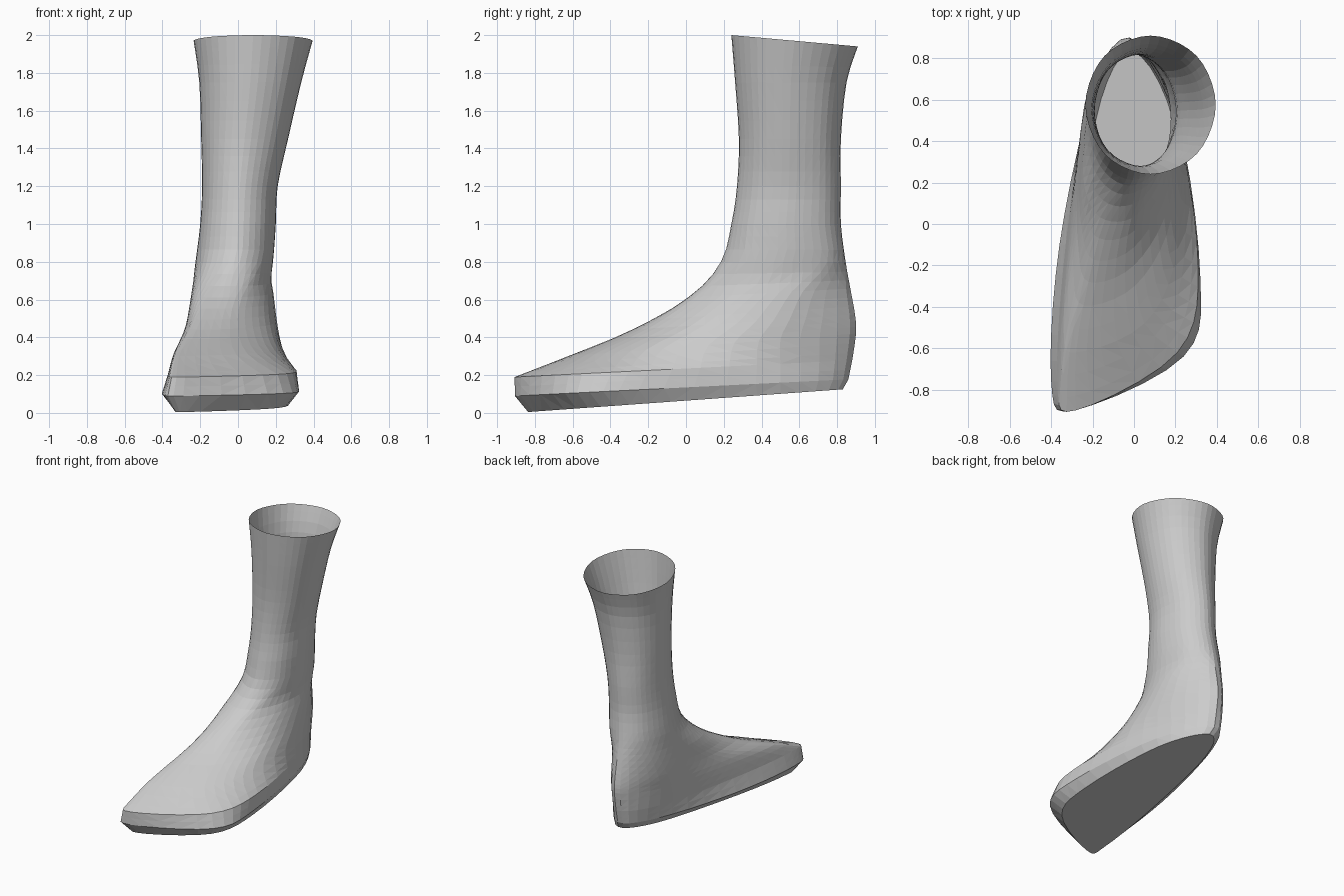
import bpy, bmesh, math
from mathutils import Vector

cube = bpy.data.objects.get("Cube")
if cube:
    bpy.data.objects.remove(cube, do_unlink=True)

grey = bpy.data.materials.new("warm_grey")
grey.use_nodes = True
colour = (0.6, 0.6, 0.6, 1)
grey.diffuse_color = colour
grey.node_tree.nodes["Principled BSDF"].inputs["Base Color"].default_value = colour

COLUMNS = 5   # facets between neighbouring outline points
ROWS = 3      # facet rows between neighbouring outlines


def smooth(a, b, c, d, t):
    """Catmull-Rom point between b and c."""
    return 0.5 * (2 * b + (c - a) * t + (2 * a - 5 * b + 4 * c - d) * t ** 2
                  + (3 * b - a - 3 * c + d) * t ** 3)


def outline(points):
    """Closed smooth loop through the control points."""
    n = len(points)
    return [smooth(*(points[(i + k) % n] for k in (-1, 0, 1, 2)), s / COLUMNS)
            for i in range(n) for s in range(COLUMNS)]


def foot_ring(toe_z, heel_z, points):
    """Outline tilted from toe height to heel height; starts at the toe tip."""
    return outline([Vector((x, y, toe_z + (heel_z - toe_z) * (y + 0.9) / 1.8))
                    for x, y in points])


def leg_ring(z, cx, cy, rx, ry, dip=0.0):
    """Oval around the leg, optionally lower at the back."""
    ring = []
    for k in range(8):
        a = math.tau * k / 8 - math.pi / 2
        ring.append(Vector((cx + rx * math.cos(a), cy + ry * math.sin(a),
                            z - dip * (1 + math.sin(a)) / 2)))
    return outline(ring)


# Foot outlines, from the sole up: toe tip, outer side, heel, inner side
sole = foot_ring(0.0, 0.13, [(-.27, -.83), (.18, -.58), (.27, -.2), (.19, .5),
                             (0, .83), (-.16, .6), (-.28, -.1), (-.33, -.7)])
welt = foot_ring(0.09, 0.18, [(-.29, -.9), (.24, -.64), (.32, -.25), (.21, .5),
                              (-.02, .86), (-.2, .62), (-.36, -.1), (-.4, -.76)])
upper = foot_ring(0.19, 0.28, [(-.28, -.9), (.21, -.62), (.31, -.2), (.2, .5),
                               (-.02, .88), (-.21, .62), (-.33, -.1), (-.37, -.76)])
toes = foot_ring(0.28, 0.42, [(-.28, -.62), (.05, -.48), (.21, -.12), (.2, .5),
                              (-.02, .9), (-.22, .62), (-.3, .05), (-.34, -.5)])
instep = foot_ring(0.4, 0.52, [(-.22, -.28), (0, -.2), (.17, .1), (.19, .55),
                               (-.02, .895), (-.22, .65), (-.27, .2), (-.27, -.1)])
ankle = foot_ring(0.56, 0.66, [(-.14, .02), (.02, .05), (.16, .3), (.17, .62),
                               (-.02, .87), (-.2, .7), (-.245, .38), (-.23, .14)])
# Leg outlines up to the open rim
leg = [leg_ring(0.8, -.02, .515, .205, .33), leg_ring(1.0, 0, .53, .2, .29),
       leg_ring(1.2, .01, .545, .2, .275), leg_ring(1.45, .035, .55, .23, .27),
       leg_ring(1.75, .065, .555, .27, .295), leg_ring(2.0, .08, .575, .315, .335, .06)]

# Crisp bands around the sole, smooth rows above
keys = [upper, toes, instep, ankle] + leg
rows = [sole, welt, [a.lerp(b, 0.5) for a, b in zip(welt, upper)]]
for i in range(len(keys) - 1):
    before, after = keys[max(i - 1, 0)], keys[min(i + 2, len(keys) - 1)]
    for s in range(ROWS):
        rows.append([smooth(*p, s / ROWS)
                     for p in zip(before, keys[i], keys[i + 1], after)])
rows.append(keys[-1])

bm = bmesh.new()
loops = [[bm.verts.new(p) for p in row] for row in rows]
count = len(loops[0])
for low, high in zip(loops, loops[1:]):
    for i in range(count):
        j = (i + 1) % count
        bm.faces.new((low[i], low[j], high[j], high[i]))

# Closed sole underneath
bm.faces.new(loops[0][::-1])
bmesh.ops.triangulate(bm, faces=bm.faces[:], quad_method='SHORT_EDGE')
bmesh.ops.recalc_face_normals(bm, faces=bm.faces[:])

mesh = bpy.data.meshes.new("foot_and_leg")
bm.to_mesh(mesh)
bm.free()
mesh.materials.append(grey)
foot = bpy.data.objects.new("foot_and_leg", mesh)
bpy.context.collection.objects.link(foot)
